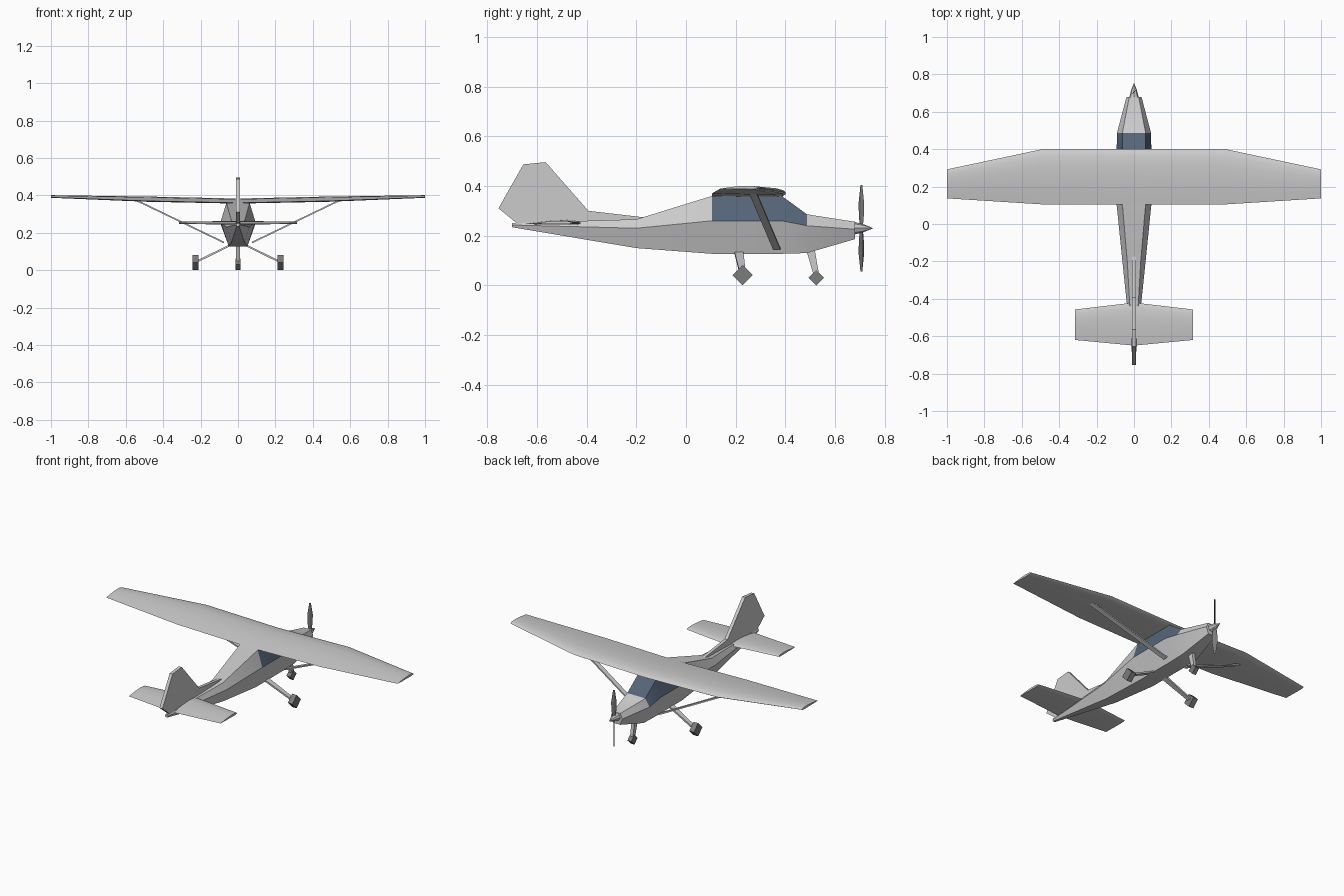
import bpy, bmesh, math
from mathutils import Vector

if "Cube" in bpy.data.objects:
    bpy.data.objects.remove(bpy.data.objects["Cube"])


def material(name, color):
    m = bpy.data.materials.new(name)
    m.diffuse_color = (*color, 1)
    m.use_nodes = True
    m.node_tree.nodes["Principled BSDF"].inputs["Base Color"].default_value = m.diffuse_color
    return m


GREY = material("paint", (0.8, 0.8, 0.8))
GLASS = material("glass", (0.09, 0.13, 0.19))
DARK = material("dark", (0.2, 0.2, 0.2))


def loft(name, rings, mats=(), pick=None, smooth=None):
    """Skin equal-length rings of points, cap both ends."""
    bm = bmesh.new()
    vs = [[bm.verts.new(p) for p in r] for r in rings]
    n = len(rings[0])
    for i in range(len(rings) - 1):
        for j in range(n):
            k = (j + 1) % n
            f = bm.faces.new((vs[i][j], vs[i][k], vs[i + 1][k], vs[i + 1][j]))
            if pick:
                f.material_index = pick(i, j)
    bm.faces.new(vs[0])
    bm.faces.new(vs[-1])
    bmesh.ops.recalc_face_normals(bm, faces=bm.faces[:])
    me = bpy.data.meshes.new(name)
    bm.to_mesh(me)
    bm.free()
    ob = bpy.data.objects.new(name, me)
    bpy.context.collection.objects.link(ob)
    for m in mats:
        me.materials.append(m)
    if smooth:
        bpy.context.view_layer.objects.active = ob
        ob.select_set(True)
        bpy.ops.object.shade_smooth_by_angle(angle=math.radians(smooth))
        ob.select_set(False)
    return ob


def beam(name, a, b, wa, wb, t):
    """Flat bar from a to b, widths along y, thickness across in x-z."""
    a, b = Vector(a), Vector(b)
    side = (b - a).cross(Vector((0, 1, 0))).normalized() * t / 2
    ring = lambda p, w: [p + side * s + Vector((0, q * w / 2, 0))
                         for s, q in ((-1, -1), (1, -1), (1, 1), (-1, 1))]
    return loft(name, [ring(a, wa), ring(b, wb)])


def wheel(name, x, y, r, w):
    ring = lambda px: [(px, y + r * c, r + r * s)
                       for c, s in ((1, 0), (0, 1), (-1, 0), (0, -1))]
    return loft(name, [ring(x - w / 2), ring(x + w / 2)], [DARK])


# Fuselage: y, bottom (half width, z), middle (half width, z), top (half width, z)
stations = [
    (-0.70, 0.007, 0.234, 0.010, 0.243, 0.007, 0.251),
    (-0.20, 0.035, 0.150, 0.062, 0.230, 0.036, 0.266),
    (0.105, 0.050, 0.127, 0.093, 0.260, 0.062, 0.360),
    (0.385, 0.050, 0.127, 0.093, 0.260, 0.062, 0.360),
    (0.487, 0.050, 0.130, 0.091, 0.240, 0.062, 0.286),
    (0.68, 0.025, 0.186, 0.040, 0.226, 0.025, 0.256),
]
rings = [[(-b, y, bz), (b, y, bz), (m, y, mz), (t, y, tz), (-t, y, tz), (-m, y, mz)]
         for y, b, bz, m, mz, t, tz in stations]


def is_glass(i, j):
    return int((i in (2, 3) and j in (2, 4)) or (i == 3 and j == 3))


loft("fuselage", rings, [GREY, GLASS], is_glass, smooth=30)

# Airfoil section: chord fraction (0 = trailing edge) and height fraction
AIRFOIL = [(0, .15), (.2, .5), (.45, .85), (.7, 1), (.88, .88), (.97, .6),
           (1, .35), (.96, .1), (.85, 0), (.4, .03)]


def surface(name, half):
    """Mirrored lifting surface from (x, rear y, front y, low z, high z)."""
    secs = [(-s[0], *s[1:]) for s in reversed(half[1:])] + half
    return loft(name, [[(x, r + (f - r) * c, lo + (hi - lo) * h) for c, h in AIRFOIL]
                       for x, r, f, lo, hi in secs], smooth=40)


surface("wing", [(0, 0.105, 0.40, 0.356, 0.383), (0.49, 0.105, 0.40, 0.366, 0.394),
                 (1.0, 0.137, 0.292, 0.387, 0.401)])
surface("tailplane", [(0, -0.65, -0.42, 0.244, 0.263), (0.315, -0.62, -0.457, 0.247, 0.260)])

# Tail fin with dorsal fillet
fin = [(-0.755, 0.31), (-0.655, 0.487), (-0.565, 0.496), (-0.393, 0.30),
       (-0.17, 0.274), (-0.20, 0.255), (-0.675, 0.245)]
loft("tail_fin", [[(x, y, z) for y, z in fin] for x in (-0.01, 0.01)])

# Spinner
spin = lambda y, r: [(r * math.cos(k * math.pi / 4), y, 0.23 + r * math.sin(k * math.pi / 4))
                     for k in range(8)]
loft("spinner", [spin(0.675, 0.026), spin(0.715, 0.016), spin(0.752, 0.001)])

# Propeller blades, pitched about their long axis
for s, label in ((1, "upper"), (-1, "lower")):
    blade = []
    for d, w in ((0.0, 0.008), (0.05, 0.014), (0.10, 0.016), (0.175, 0.005)):
        u = Vector((1, s, 0)).normalized() * w
        n = Vector((-s, 1, 0)).normalized() * 0.003
        c = Vector((0, 0.706, 0.23 + s * d))
        blade.append([c - u, c + n, c + u, c - n])
    loft(label + "_propeller_blade", blade, [DARK])

# Wing struts, main legs and wheels on both sides
for s, label in ((-1, "left"), (1, "right")):
    beam(label + "_wing_strut", (s * 0.075, 0.365, 0.148), (s * 0.54, 0.27, 0.372),
         0.03, 0.03, 0.008)
    beam(label + "_main_leg", (s * 0.045, 0.213, 0.132), (s * 0.222, 0.229, 0.045),
         0.036, 0.024, 0.010)
    wheel(label + "_main_wheel", s * 0.227, 0.228, 0.041, 0.032)

# Nose gear
beam("nose_leg", (0, 0.502, 0.140), (0, 0.525, 0.04), 0.034, 0.022, 0.02)
wheel("nose_wheel", 0, 0.524, 0.031, 0.026)
